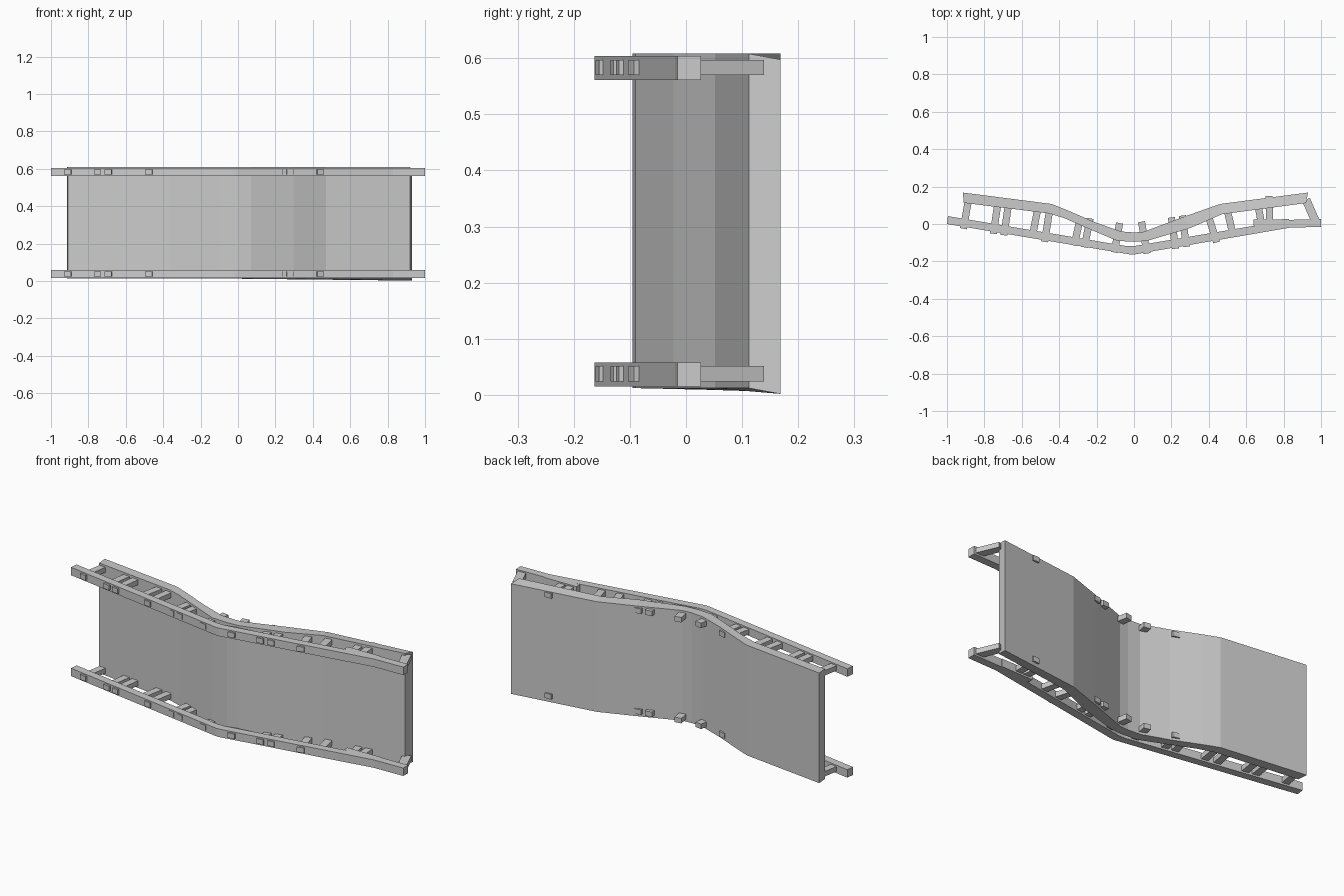
import bpy, bmesh
from mathutils import Vector

cube = bpy.data.objects.get("Cube")
if cube:
    bpy.data.objects.remove(cube, do_unlink=True)

grey = bpy.data.materials.new("plain_grey")
grey.use_nodes = True
COLOUR = (0.6, 0.6, 0.6, 1)
grey.diffuse_color = COLOUR
grey.node_tree.nodes["Principled BSDF"].inputs["Base Color"].default_value = COLOUR


def strip(name, front, back, low, high, back_drop=0.0):
    """Extrude the band between two plan outlines from low to high."""
    bm = bmesh.new()
    rings = []
    for (fx, fy), (bx, by) in zip(front, back):
        d = back_drop * max(0, bx)
        rings.append([bm.verts.new(p) for p in (
            (fx, fy, low), (bx, by, low - d), (bx, by, high - d), (fx, fy, high))])
    for a, b in zip(rings, rings[1:]):
        for i in range(4):
            j = (i + 1) % 4
            bm.faces.new((a[i], a[j], b[j], b[i]))
    bm.faces.new(rings[0])
    bm.faces.new(rings[-1])
    bmesh.ops.recalc_face_normals(bm, faces=bm.faces[:])
    mesh = bpy.data.meshes.new(name)
    bm.to_mesh(mesh)
    bm.free()
    mesh.materials.append(grey)
    obj = bpy.data.objects.new(name, mesh)
    bpy.context.collection.objects.link(obj)


def bar(name, start, end, width, low, high):
    """Straight bar lying flat between two plan points."""
    a, b = Vector(start), Vector(end)
    d = (b - a).normalized()
    side = Vector((-d.y, d.x)) * width / 2
    strip(name, [a - side, b - side], [a + side, b + side], low, high)


# Bent wall panel
wall_front = [(-.91, .113), (-.45, .056), (-.37, .03), (-.22, -.035), (-.09, -.09),
              (0, -.095), (.07, -.09), (.30, -.022), (.47, .052), (.92, .112)]
wall_back = [(-.915, .168), (-.44, .107), (-.36, .075), (-.21, .01), (-.07, -.04),
             (0, -.045), (.05, -.042), (.27, .04), (.46, .107), (.93, .168)]
strip("wall_panel", wall_front, wall_back, .012, .608, .011)

# Rail outline and strut end points, in plan
rail_front = [(-1, 0), (-.02, -.163), (.0, -.163), (.83, -.02), (1, -.015)]
rail_back = [(-.995, .042), (-.04, -.118), (.0, -.118), (.83, .022), (1, .027)]
struts = [((-.912, -.025), (-.885, .13)), ((-.752, -.052), (-.728, .11)),
          ((-.695, -.06), (-.672, .10)), ((-.545, -.075), (-.515, .08)),
          ((-.478, -.095), (-.452, .07)), ((-.32, -.115), (-.288, .03)),
          ((-.265, -.125), (-.235, .03)), ((-.105, -.152), (-.077, .005)),
          ((.07, -.158), (.04, .012)), ((.222, -.132), (.2, .035)),
          ((.28, -.122), (.258, .045)), ((.442, -.098), (.39, .07)),
          ((.53, -.06), (.497, .08)), ((.685, -.02), (.66, .12)),
          ((.725, 0), (.722, .15))]

# Lower and upper frames share one plan
for level, z in (("lower", .015), ("upper", .561)):
    strip(level + "_rail", rail_front, rail_back, z, z + .043)
    bar(level + "_rail_splice", (.64, .008), (.83, .011), .03, z, z + .043)
    for i, (a, b) in enumerate(struts):
        bar(f"{level}_strut_{i + 1}", a, b, .038, z + .009, z + .036)
    bar(level + "_end_brace", (.97, .015), (.92, .13), .045, z + .009, z + .036)
